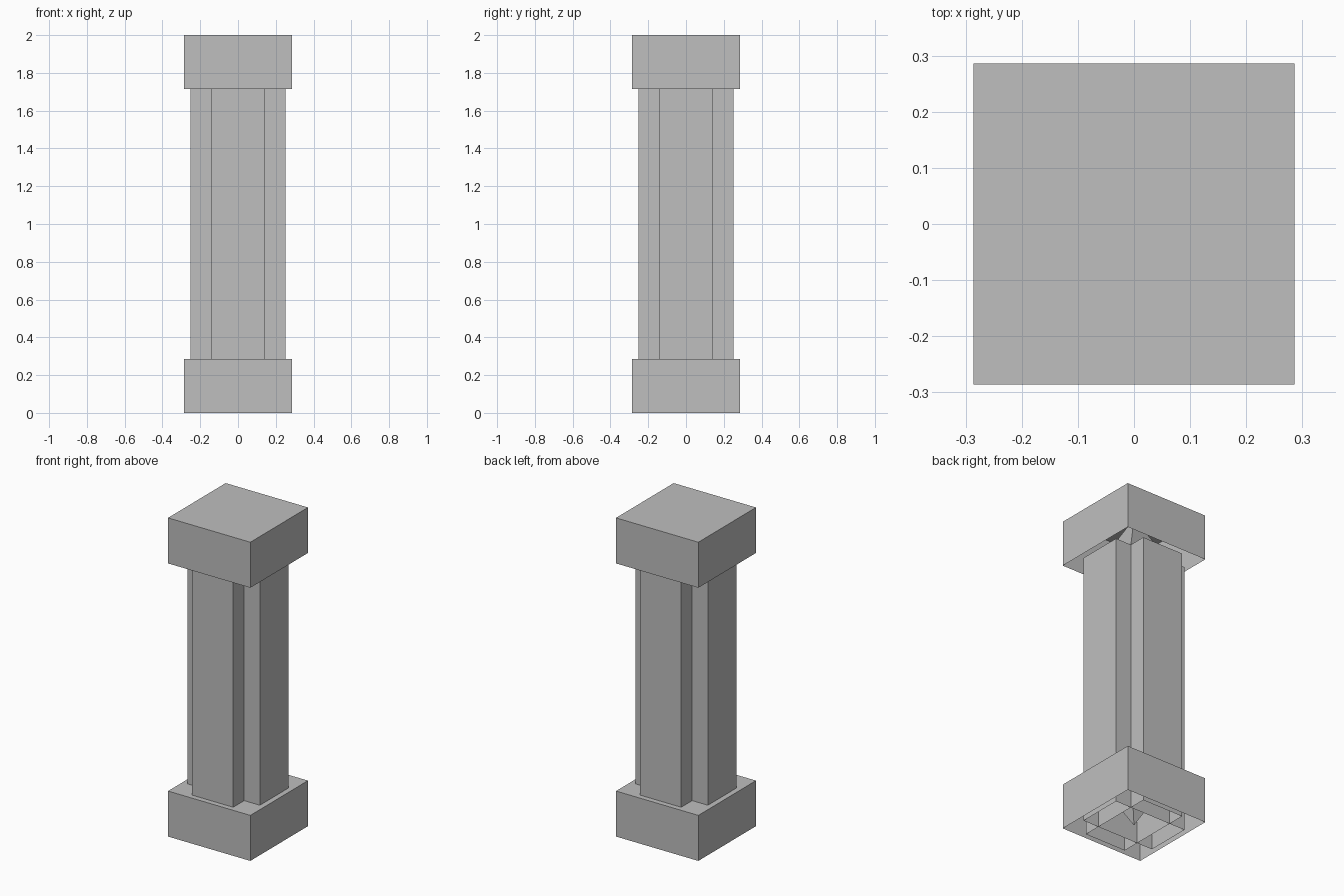
import bpy
import bmesh

cube = bpy.data.objects.get("Cube")
if cube:
    bpy.data.objects.remove(cube, do_unlink=True)

UNIT = 2 / 7          # block height; the pillar is seven blocks tall
BLOCK = UNIT          # half width of base and cap
ARM = 0.252           # reach of each shaft arm
CORE = UNIT / 2       # half width of each shaft arm

# Single plain stone colour
stone = bpy.data.materials.new("grey stone")
stone.use_nodes = True
GREY = (0.52, 0.52, 0.52, 1)
stone.diffuse_color = GREY
stone.node_tree.nodes["Principled BSDF"].inputs["Base Color"].default_value = GREY


def finish(name, bm):
    mesh = bpy.data.meshes.new(name)
    bm.to_mesh(mesh)
    bm.free()
    mesh.materials.append(stone)
    obj = bpy.data.objects.new(name, mesh)
    bpy.context.collection.objects.link(obj)
    return obj


def shell(name, hx, hy, low, high, open_top=False):
    """Box with no underside, and optionally no top."""
    bm = bmesh.new()
    bmesh.ops.create_cube(bm, size=2)
    for v in bm.verts:
        v.co = (v.co.x * hx, v.co.y * hy, high if v.co.z > 0 else low)
    bm.normal_update()
    gone = [f for f in bm.faces
            if f.normal.z < -0.5 or (open_top and f.normal.z > 0.5)]
    bmesh.ops.delete(bm, geom=gone, context='FACES_ONLY')
    return finish(name, bm)


def point(name, base_z, tip_z):
    """Four-sided point on the shaft's axis."""
    bm = bmesh.new()
    ring = [bm.verts.new((x * CORE, y * CORE, base_z))
            for x, y in ((-1, -1), (1, -1), (1, 1), (-1, 1))]
    tip = bm.verts.new((0, 0, tip_z))
    for i in range(4):
        bm.faces.new((ring[i], ring[(i + 1) % 4], tip))
    bmesh.ops.recalc_face_normals(bm, faces=bm.faces)
    return finish(name, bm)


# Square base and cap, hollow from below
shell("base_block", BLOCK, BLOCK, 0, UNIT)
shell("cap_block", BLOCK, BLOCK, 2 - UNIT, 2)

# Cross-shaped shaft of two crossing hollow slabs, running down inside the base
shell("shaft_wide", ARM, CORE, 0, 2 - UNIT, open_top=True)
shell("shaft_deep", CORE, ARM, 0, 2 - UNIT, open_top=True)

# Points hidden inside the two blocks
point("base_point", UNIT, 0)
point("cap_point", 2 - UNIT, 2)
